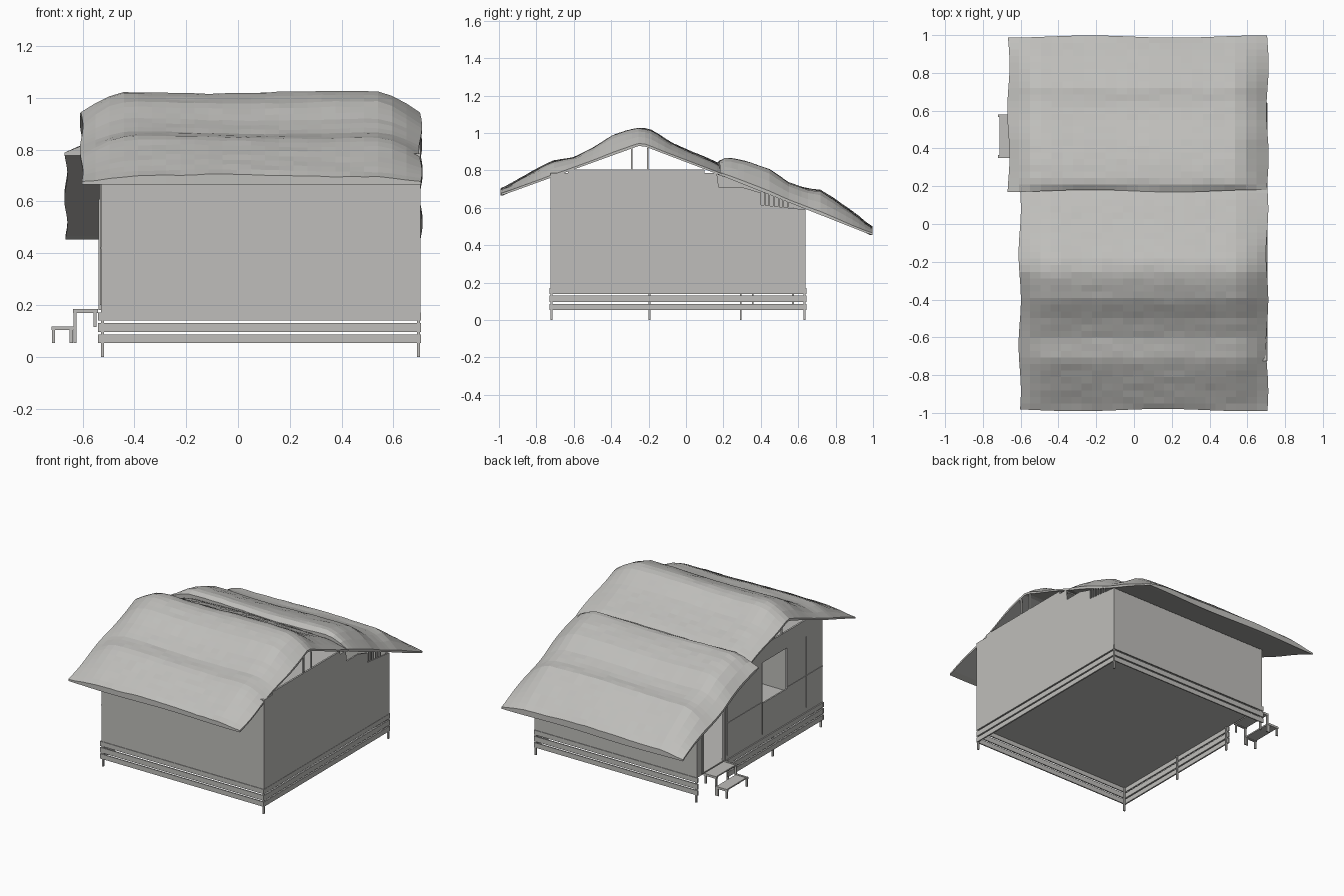
import bpy, bmesh, math, random

if "Cube" in bpy.data.objects:
    bpy.data.objects.remove(bpy.data.objects["Cube"])

random.seed(4)
mat = bpy.data.materials.new("warm grey")
mat.diffuse_color = (0.52, 0.515, 0.495, 1)
mat.use_nodes = True
mat.node_tree.nodes["Principled BSDF"].inputs["Base Color"].default_value = mat.diffuse_color


def finish(name, bm):
    bmesh.ops.recalc_face_normals(bm, faces=bm.faces)
    me = bpy.data.meshes.new(name)
    bm.to_mesh(me)
    bm.free()
    me.materials.append(mat)
    ob = bpy.data.objects.new(name, me)
    bpy.context.collection.objects.link(ob)
    return ob


def prism(name, pts, x0, x1):
    """Extrude a (y, z) outline along x."""
    bm = bmesh.new()
    a = [bm.verts.new((x0, y, z)) for y, z in pts]
    b = [bm.verts.new((x1, y, z)) for y, z in pts]
    bm.faces.new(a)
    bm.faces.new(b[::-1])
    n = len(pts)
    for i in range(n):
        j = (i + 1) % n
        bm.faces.new((a[i], b[i], b[j], a[j]))
    return finish(name, bm)


def box(name, x0, x1, y0, y1, z0, z1):
    return prism(name, [(y0, z0), (y1, z0), (y1, z1), (y0, z1)], x0, x1)


def lerp(pts, t):
    for (a, za), (b, zb) in zip(pts, pts[1:]):
        if t <= b:
            return za + (zb - za) * (t - a) / (b - a)
    return pts[-1][1]


# overall house limits
L, R, F, B = -0.53, 0.705, -0.725, 0.64
T = 0.01
FLOOR = 0.18
UNDER = [(-1.0, 0.66), (-0.24, 0.935), (0.155, 0.785), (1.0, 0.45)]

# floor, ceiling, front and back walls
box("floor", L, R, F, B, 0.17, FLOOR)
box("ceiling", L, R, F, 0.16, 0.775, 0.785)
box("front_wall", L, R, F, F + T, FLOOR - 0.008, 0.755)
box("back_wall", L, R, B - T, B, FLOOR - 0.008, 0.59)

# right wall with the notches below the rear roof
prism("right_wall", [(F, FLOOR), (B, FLOOR), (B, 0.59), (0.40, 0.615), (0.40, 0.68),
                     (0.30, 0.71), (0.175, 0.71), (0.165, 0.785), (F, 0.785)], R - T, R)


# left wall pieces around the window and door openings
def left_piece(name, y0, y1, z0=FLOOR, z1=None):
    def top(y):
        return z1 if z1 else min(0.785, lerp(UNDER, y))
    pts = [(y0, z0), (y1, z0), (y1, top(y1))]
    if z1 is None and y0 < 0.155 < y1:
        pts.append((0.155, 0.785))
    pts.append((y0, top(y0)))
    prism(name, pts, L, L + T)


left_piece("left_wall_front_panel", F, -0.55)
left_piece("left_wall_middle_panel", -0.55, -0.34)
left_piece("left_wall_under_window", -0.34, -0.07, FLOOR, 0.41)
left_piece("left_wall_over_window", -0.34, -0.07, 0.69)
left_piece("left_wall_rear_panel", -0.07, 0.35)
left_piece("left_wall_over_door", 0.35, 0.58, 0.60)
left_piece("left_wall_corner", 0.58, B)

# thin seams on the left wall
for y in (-0.55, -0.07, 0.31):
    box("vertical_seam", L - 0.003, L, y - 0.002, y + 0.002, 0.2, 0.69)
for y0, y1 in ((F, -0.34), (-0.07, 0.31)):
    box("horizontal_seam", L - 0.003, L, y0, y1, 0.418, 0.422)
# door frame
for y in (0.345, 0.58):
    box("door_jamb", L - 0.008, L + T, y - 0.008, y + 0.008, FLOOR, 0.61)

# skirting planks under the floor on all sides
for z0, z1 in ((0.053, 0.086), (0.095, 0.130), (0.140, 0.172)):
    box("front_plank", L - 0.01, R, F - 0.004, F + 0.004, z0, z1)
    box("back_plank", L - 0.01, R, B - 0.004, B + 0.004, z0, z1)
    box("right_plank", R - 0.008, R + 0.002, F, B, z0, z1)
    box("left_plank", L - 0.008, L + 0.002, F, 0.31, z0, z1)

# foundation posts
posts = [(x, y) for x in (L + 0.007, R - 0.007) for y in (F + 0.006, B - 0.006)]
posts += [(L + 0.007, -0.195), (L + 0.007, 0.293)]
for x, y in posts:
    box("foundation_post", x - 0.006, x + 0.006, y - 0.005, y + 0.005, 0, FLOOR)

# open gables: tie beams and king posts
for x in (L, R - 0.012):
    box("tie_beam", x, x + 0.012, -0.63, 0.10, 0.785, 0.805)
    for y in (-0.29, -0.205):
        box("king_post", x, x + 0.012, y - 0.004, y + 0.004, 0.79, 0.92)
# small vent bars at the rear of the right wall
for i in range(6):
    y = 0.42 + i * 0.025
    box("vent_bar", R - 0.008, R - 0.002, y - 0.004, y + 0.004, 0.60, lerp(UNDER, y) + 0.005)

# two steps by the door
Y0, Y1 = 0.35, 0.58
for name, x0, x1, z in (("upper", -0.638, -0.54, 0.184), ("lower", -0.72, -0.632, 0.118)):
    box(name + "_step_tread", x0 + 0.008, x1, Y0 + 0.01, Y1 - 0.01, z - 0.012, z - 0.003)
    for y in (Y0, Y1 - 0.014):
        box(name + "_step_rail", x0, x1, y, y + 0.014, z - 0.015, z)
        low = 0.053 if name == "lower" else 0.115
        box(name + "_step_outer_leg", x0 + 0.002, x0 + 0.014, y + 0.002, y + 0.012, 0.053, z - 0.01)
        box(name + "_step_inner_leg", x1 - 0.018, x1 - 0.006, y + 0.002, y + 0.012, low, z - 0.01)


# draped, wavy roof coverings: thin at the gable ends, padded in the middle
def roof(name, x0, x1, top, phase, ny, nx=24):
    bm = bmesh.new()
    y0, y1 = top[0][0], top[-1][0]
    up, dn = [], []
    for i in range(nx + 1):
        x = x0 + (x1 - x0) * i / nx
        d = min(x - x0, x1 - x)
        edge = 0.15 + 0.85 * math.sin(min(1, d / 0.19) * math.pi / 2)
        ru, rd = [], []
        for j in range(ny + 1):
            y = y0 + (y1 - y0) * j / ny
            zu = lerp(UNDER, y)
            h = max(0.02, lerp(top, y) - zu)
            wave = 0.005 * math.sin(6 * x + phase + 5 * y) + random.uniform(-0.002, 0.002)
            sway = 0.006 * math.sin(7 * x + phase) if j in (0, ny) else 0
            wob = 0.006 * math.sin(13 * y + phase) if i in (0, nx) else 0
            z = zu + max(0.012, (h + wave) * edge)
            ru.append(bm.verts.new((x + wob, y + sway, z)))
            rd.append(bm.verts.new((x + wob, y + sway, zu)))
        up.append(ru)
        dn.append(rd)
    for g in (up, dn):
        for i in range(nx):
            for j in range(ny):
                bm.faces.new((g[i][j], g[i + 1][j], g[i + 1][j + 1], g[i][j + 1]))
    for i in range(nx):
        for j in (0, ny):
            bm.faces.new((up[i][j], up[i + 1][j], dn[i + 1][j], dn[i][j]))
    for j in range(ny):
        for i in (0, nx):
            bm.faces.new((up[i][j], up[i][j + 1], dn[i][j + 1], dn[i][j]))
    finish(name, bm)


roof("front_and_ridge_roof", -0.605, 0.705,
     [(-0.985, 0.70), (-0.85, 0.775), (-0.72, 0.845), (-0.60, 0.865), (-0.50, 0.915),
      (-0.40, 0.98), (-0.30, 1.015), (-0.24, 1.024), (-0.18, 1.01), (-0.08, 0.945),
      (0.02, 0.90), (0.12, 0.86), (0.20, 0.82)], 0.5, 34)
roof("back_roof", -0.665, 0.707,
     [(0.175, 0.845), (0.22, 0.866), (0.32, 0.845), (0.45, 0.80), (0.55, 0.73),
      (0.64, 0.70), (0.72, 0.69), (0.80, 0.64), (0.90, 0.57), (0.992, 0.495)], 3.2, 24)
